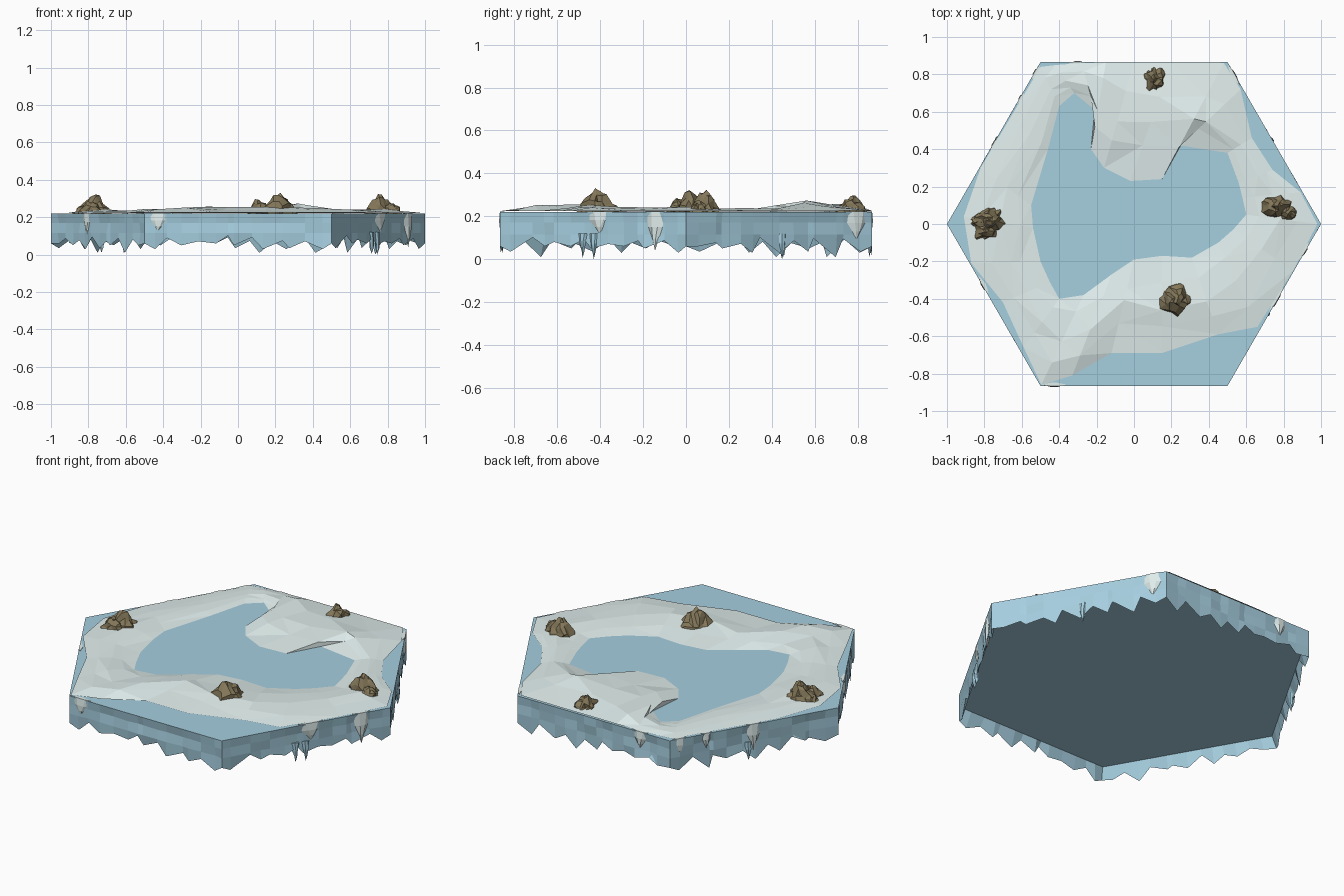
import bpy, bmesh, math, random
from mathutils import Vector, noise

if "Cube" in bpy.data.objects:
    bpy.data.objects.remove(bpy.data.objects["Cube"])

random.seed(11)
TOP = 0.22


def material(name, rgb):
    m = bpy.data.materials.new(name)
    m.diffuse_color = (*rgb, 1)
    m.use_nodes = True
    m.node_tree.nodes["Principled BSDF"].inputs["Base Color"].default_value = m.diffuse_color
    return m


ICE = material("ice", (0.38, 0.62, 0.74))
SNOW = material("snow", (0.75, 0.86, 0.85))
ROCK = material("rock", (0.23, 0.185, 0.10))


def make_object(name, bm, mat):
    bmesh.ops.recalc_face_normals(bm, faces=bm.faces)
    me = bpy.data.meshes.new(name)
    bm.to_mesh(me)
    bm.free()
    me.materials.append(mat)
    ob = bpy.data.objects.new(name, me)
    bpy.context.collection.objects.link(ob)
    return ob


def corner(i):
    a = math.radians(60 * i)
    return Vector((math.cos(a), math.sin(a), 0))


def bridge(bm, a, b):
    n = len(a)
    for i in range(n):
        j = (i + 1) % n
        bm.faces.new((a[i], a[j], b[j], b[i]))


# Hexagonal ice slab: faceted walls, ragged hanging teeth, flat underside
def ice_slab():
    bm = bmesh.new()
    n = 14
    rows = [[] for _ in range(5)]
    for side in range(6):
        p, q = corner(side), corner(side + 1)
        out = (p + q).normalized()
        for k in range(n):
            t = (k + (random.uniform(-0.4, 0.4) if k else 0)) / n
            base = p.lerp(q, t)
            if k % 2:
                tip = random.choice((0.01, 0.03, 0.035, 0.05, 0.06))
            else:
                tip = random.uniform(0.07, 0.105) if k else 0.06
            for r, z in enumerate((TOP, 0.17, 0.115, tip)):
                off = random.uniform(-0.012, 0.001) if k and r else 0
                rows[r].append(bm.verts.new(base + out * off + Vector((0, 0, z))))
            rows[4].append(bm.verts.new(base * 0.968 + Vector((0, 0, 0.125))))
    for a, b in zip(rows, rows[1:]):
        bridge(bm, a, b)
    bm.faces.new(rows[0])
    bm.faces.new(rows[4])
    make_object("ice_slab", bm, ICE)


# Snow drift ring: inner edge x, y, outer edge x, y, crest height
DRIFT = [
    (0.60, 0.05, 0.98, 0.00, .242), (0.58, 0.14, 0.89, 0.17, .236),
    (0.56, 0.22, 0.74, 0.29, .235), (0.50, 0.38, 0.63, 0.46, .235),
    (0.25, 0.42, 0.57, 0.72, .258), (0.15, 0.24, 0.48, 0.862, .265),
    (-0.02, 0.23, 0.20, 0.864, .260), (-0.16, 0.30, 0.00, 0.864, .265),
    (-0.23, 0.40, -0.15, 0.864, .260), (-0.21, 0.61, -0.28, 0.86, .245),
    (-0.32, 0.70, -0.42, 0.85, .235), (-0.40, 0.63, -0.50, 0.84, .235),
    (-0.46, 0.40, -0.66, 0.57, .236), (-0.55, 0.10, -0.82, 0.30, .238),
    (-0.54, -0.02, -0.91, 0.04, .242), (-0.50, -0.20, -0.87, -0.21, .238),
    (-0.45, -0.31, -0.70, -0.42, .236), (-0.40, -0.40, -0.59, -0.66, .240),
    (-0.27, -0.38, -0.495, -0.86, .250), (-0.12, -0.27, -0.33, -0.81, .260),
    (0.00, -0.19, -0.12, -0.69, .250), (0.15, -0.17, 0.15, -0.69, .248),
    (0.31, -0.18, 0.45, -0.59, .250), (0.45, -0.10, 0.66, -0.55, .242),
    (0.53, -0.03, 0.85, -0.25, .238),
]


def snow_drift():
    bm = bmesh.new()
    profile = ((0, 0), (0.24, 0.6), (0.5, 1), (0.76, 0.75), (1, 0.1))
    rows = []
    for t, f in profile:
        row = []
        for ix, iy, ox, oy, h in DRIFT:
            inner = 0 < t < 1
            s = t + (random.uniform(-0.08, 0.08) if inner else 0)
            g = f * (random.uniform(0.6, 1.2) if inner else 1)
            row.append(bm.verts.new((ix + (ox - ix) * s, iy + (oy - iy) * s,
                                     TOP + 0.002 + (h - TOP) * g)))
        rows.append(row)
    for a, b in zip(rows, rows[1:]):
        bridge(bm, a, b)
    bmesh.ops.triangulate(bm, faces=[f for f in bm.faces if random.random() < 0.6])
    ob = make_object("snow_drift", bm, SNOW)
    if ob.data.polygons[0].normal.z < 0:
        ob.data.flip_normals()


# Flat tapering drip or icicle lying on a wall; side index, position 0-1 along it
def drip(name, side, t, width, tip, mat):
    p, q = corner(side), corner(side + 1)
    out, along = (p + q).normalized(), (q - p)
    base = p.lerp(q, t)
    bm = bmesh.new()
    rows = []
    top = TOP + 0.003 if mat == SNOW else 0.12
    for f, w, d in ((0, 1, 0.001), (0.4, 0.75, 0.005), (0.7, 0.35, 0.003)):
        z = top + (tip - top) * f
        row = []
        for u, v in ((-0.5, -0.008), (-0.15, d), (0.25, d), (0.5, -0.008), (0, -0.02)):
            row.append(bm.verts.new(base + along * (u * w * width + random.uniform(-.003, .003))
                                    + out * v + Vector((0, 0, z))))
        rows.append(row)
    for a, b in zip(rows, rows[1:]):
        bridge(bm, a, b)
    end = bm.verts.new(base - out * 0.006 + Vector((0, 0, tip)))
    for i in range(5):
        bm.faces.new((rows[-1][i], rows[-1][(i + 1) % 5], end))
    bm.faces.new(rows[0])
    make_object(name, bm, mat)


# Faceted boulder: ridged, tapered sphere flaring out at the foot
def boulder(name, x, y, rx, ry, top, seed):
    bm = bmesh.new()
    bmesh.ops.create_icosphere(bm, subdivisions=3, radius=1)
    base = 0.222
    for v in bm.verts:
        shift = Vector((seed * 3.7, seed, 0))
        n = noise.noise(v.co * 1.9 + shift) + 0.5 * noise.noise(v.co * 4 + shift)
        c = v.co * (1 + 0.4 * n)
        z = max(c.z, -0.1)
        taper = 1.1 - 0.4 * max(z, 0)
        v.co = (c.x * taper, c.y * taper, z)
    size = [max(abs(v.co[i]) for v in bm.verts) for i in range(2)]
    high = max(v.co.z for v in bm.verts)
    for v in bm.verts:
        v.co = (x + v.co.x / size[0] * rx, y + v.co.y / size[1] * ry,
                base + v.co.z / high * (top - base))
    ob = make_object(name, bm, ROCK)
    # merge small facets into larger chipped planes
    mod = ob.modifiers.new("chips", 'DECIMATE')
    mod.ratio = 0.3


ice_slab()
snow_drift()

for i, (side, t, w, tip) in enumerate((
        (5, 0.53, 0.15, 0.12), (5, 0.83, 0.10, 0.04), (0, 0.92, 0.13, 0.09),
        (4, 0.07, 0.14, 0.12), (3, 0.38, 0.11, 0.10), (2, 0.50, 0.09, 0.06),
        (2, 0.06, 0.08, 0.12), (2, 0.22, 0.06, 0.13), (1, 0.80, 0.10, 0.12))):
    drip(f"snow_drip_{i}", side, t, w, tip, SNOW)

for i, (side, t, tip) in enumerate((
        (5, 0.50, 0.0), (5, 0.44, 0.005), (0, 0.52, 0.0), (2, 0.47, 0.01))):
    drip(f"icicle_{i}", side, t, 0.045, tip, ICE)

for i, r in enumerate((
        (-0.77, 0.02, 0.095, 0.08, 0.325), (-0.79, -0.035, 0.075, 0.06, 0.285),
        (-0.82, 0.02, 0.07, 0.05, 0.27), (0.22, -0.41, 0.10, 0.11, 0.33),
        (0.76, 0.09, 0.09, 0.08, 0.325), (0.82, 0.06, 0.075, 0.055, 0.275),
        (0.11, 0.77, 0.062, 0.075, 0.297))):
    boulder(f"boulder_{i}", *r, i + 1)
